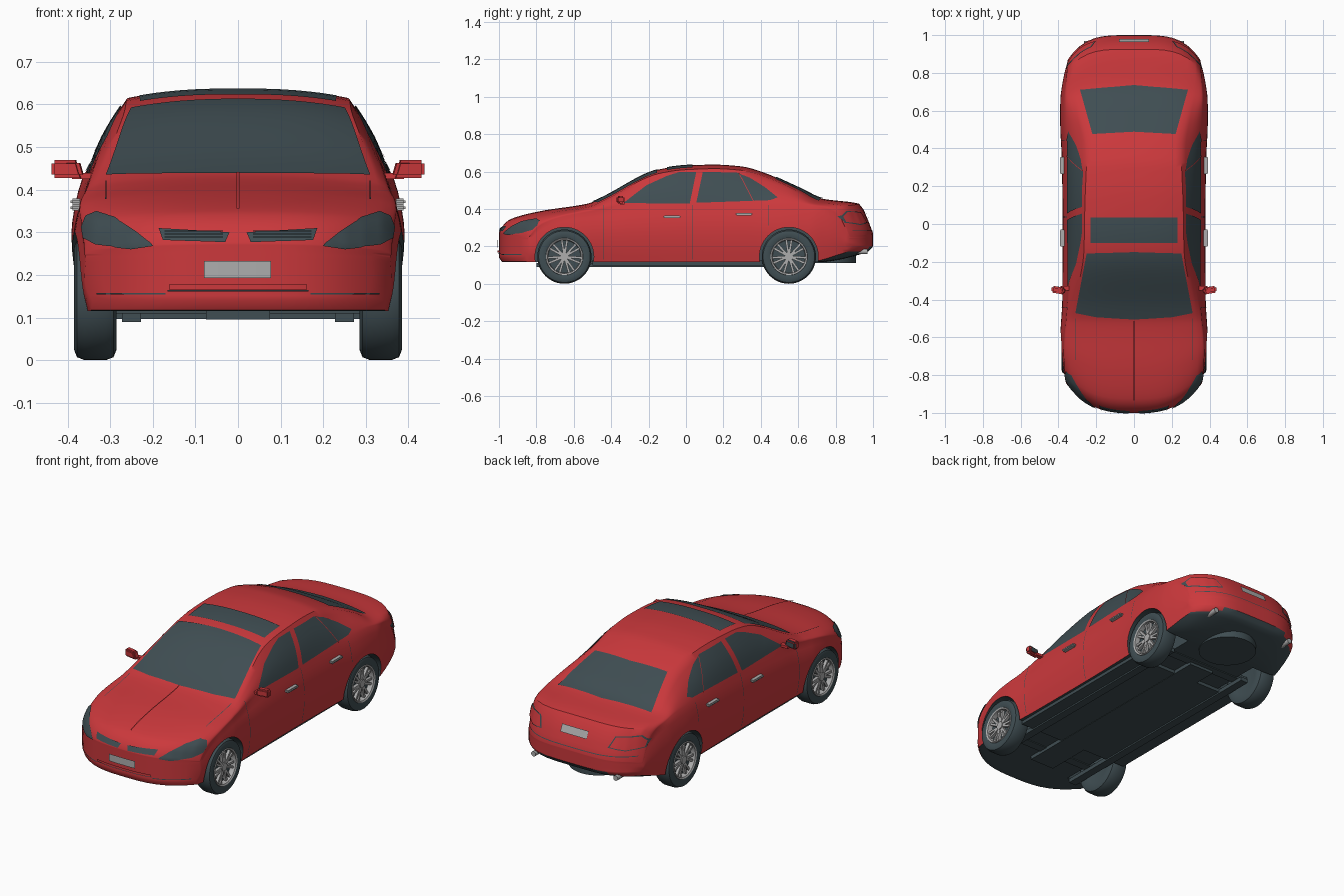
import bpy
import bmesh
from math import pi, sin, radians
from mathutils import Vector, Matrix
from mathutils.bvhtree import BVHTree

default_cube = bpy.data.objects.get("Cube")
if default_cube:
    bpy.data.objects.remove(default_cube)


def material(name, colour, roughness):
    mat = bpy.data.materials.new(name)
    mat.use_nodes = True
    mat.diffuse_color = (*colour, 1)
    shader = next(n for n in mat.node_tree.nodes if n.type == 'BSDF_PRINCIPLED')
    shader.inputs["Base Color"].default_value = (*colour, 1)
    shader.inputs["Roughness"].default_value = roughness
    return mat


RED = material("red_paint", (0.6, 0.04, 0.045), 0.4)
DARK = material("dark_slate", (0.05, 0.075, 0.085), 0.5)
SILVER = material("silver_metal", (0.42, 0.42, 0.42), 0.4)


def finish(name, bm, mats, angle=40):
    mesh = bpy.data.meshes.new(name)
    bm.to_mesh(mesh)
    bm.free()
    for mat in mats:
        mesh.materials.append(mat)
    obj = bpy.data.objects.new(name, mesh)
    bpy.context.collection.objects.link(obj)
    smooth(obj, angle)
    return obj


def smooth(obj, angle):
    bpy.ops.object.select_all(action='DESELECT')
    obj.select_set(True)
    bpy.context.view_layer.objects.active = obj
    bpy.ops.object.shade_smooth_by_angle(angle=radians(angle))


def add_box(bm, centre, size, turn=Matrix()):
    place = Matrix.Translation(centre) @ turn @ Matrix.Diagonal((*size, 1))
    return bmesh.ops.create_cube(bm, size=1, matrix=place)["verts"]


def add_cylinder(bm, centre, radius, depth, axis, segments=40):
    turn = {'x': Matrix.Rotation(pi / 2, 4, 'Y'), 'y': Matrix.Rotation(pi / 2, 4, 'X'), 'z': Matrix()}[axis]
    bmesh.ops.create_cone(bm, cap_ends=True, segments=segments, radius1=radius, radius2=radius,
                          depth=depth, matrix=Matrix.Translation(centre) @ turn)


def curve(*points):
    """Smooth interpolation through points without overshoot."""
    slopes = [(b[1] - a[1]) / (b[0] - a[0]) for a, b in zip(points, points[1:])]
    inner = [2 * m * n / (m + n) if m * n > 0 else 0 for m, n in zip(slopes, slopes[1:])]
    tangents = [slopes[0], *inner, slopes[-1]]

    def value(x):
        i = 0
        while i < len(slopes) - 1 and x > points[i + 1][0]:
            i += 1
        (xa, ya), (xb, yb) = points[i], points[i + 1]
        h = xb - xa
        t = (x - xa) / h
        rise = t * t * (3 - 2 * t)
        return (ya + (yb - ya) * rise + h * tangents[i] * t * (1 - t) ** 2
                - h * tangents[i + 1] * t * t * (1 - t))
    return value


# Body profiles along the length
top_z = curve((-1, .275), (-.97, .322), (-.94, .345), (-.78, .388), (-.52, .43), (-.46, .455),
              (-.14, .612), (0, .632), (.15, .637), (.3, .627), (.4, .6), (.61, .51), (.73, .455),
              (.93, .427), (.955, .385), (1, .27))
bottom_z = curve((-1, .14), (-.98, .115), (.7, .115), (.97, .17), (1, .2))
belt_z = curve((-1, .24), (-.9, .315), (-.75, .355), (-.5, .385), (-.3, .41), (.2, .43), (.6, .43),
               (.85, .4), (.95, .34), (1, .24))
half_width = curve((-1, .36), (-.9, .375), (-.75, .388), (-.6, .39), (-.4, .38), (0, .378),
                   (.35, .383), (.55, .392), (.75, .39), (.9, .375), (1, .35))
belt_tuck = curve((-1, .99), (-.75, .96), (-.4, .93), (.6, .93), (.9, .95), (1, .99))
edge_x = curve((-1, .335), (-.75, .335), (-.5, .325), (-.14, .265), (.1, .26), (.4, .25),
               (.6, .285), (.75, .315), (.9, .325), (1, .32))
edge_drop = curve((-1, .015), (-.5, .02), (0, .022), (.6, .018), (1, .012))
sill_tuck = curve((0, .95), (.3, .99), (.5, 1))
BELT = .6


def body_point(u, s, w):
    """Map a point of a plain block to the car body."""
    top, low, mid = top_z(s), bottom_z(s), half_width(s)
    edge = top - edge_drop(s)
    belt = min(belt_z(s), edge - .01)
    belt_x = mid * belt_tuck(s)
    if w <= BELT:
        t = w / BELT
        z = low + (belt - low) * t
        x = mid * sill_tuck(t) if t < .5 else mid + (belt_x - mid) * (2 * t - 1) ** 2
    else:
        t = (w - BELT) / (1 - BELT)
        z = belt + (edge - belt) * t
        x = belt_x + (edge_x(s) - belt_x) * t + .012 * sin(pi * t)
    z += (top - edge) * (1 - abs(u) ** 2.5) * w
    x *= u
    # Nose and tail are rounded in plan
    across = abs(x) / .39
    nose = .2 * max(0, (-.55 - s) / .45) * across ** 3
    tail = .2 * max(0, (s - .55) / .45) * across ** 4
    return Vector((x, s + nose - tail, z))


body_bm = bmesh.new()
add_box(body_bm, (0, 0, .5), (2, 2, 1))


def slice_mesh(bm, axis, positions):
    normal = Vector((0, 0, 0))
    normal[axis] = 1
    for p in positions:
        bmesh.ops.bisect_plane(bm, geom=bm.verts[:] + bm.edges[:] + bm.faces[:],
                               plane_co=normal * p, plane_no=normal, dist=1e-6)


slice_mesh(body_bm, 0, [i / 8 for i in range(-7, 8)])
slice_mesh(body_bm, 1, [i / 40 for i in range(-39, 40)] + [-.985, .985])
slice_mesh(body_bm, 2, [i / 15 for i in range(1, 15)])
for v in body_bm.verts:
    v.co = body_point(*v.co)
bmesh.ops.recalc_face_normals(body_bm, faces=body_bm.faces[:])
body_bm.normal_update()
for f in body_bm.faces:
    f.material_index = int(f.normal.z < -.6)
body_tree = BVHTree.FromBMesh(body_bm)
body = finish("body", body_bm, [RED, DARK])

# Wheel arches
WHEELS = [(side, y) for side in (-1, 1) for y in (-.65, .55)]
cutter_bm = bmesh.new()
for side, y in WHEELS:
    add_cylinder(cutter_bm, (side * .36, y, .145), .157, .28, 'x', 56)
for f in cutter_bm.faces:
    f.material_index = 1
cutter = finish("arch_cutter", cutter_bm, [RED, DARK])
cutter.hide_render = True
arches = body.modifiers.new("arches", 'BOOLEAN')
arches.operation = 'DIFFERENCE'
arches.solver = 'EXACT'
arches.object = cutter
bpy.context.view_layer.update()
body.data = bpy.data.meshes.new_from_object(body.evaluated_get(bpy.context.evaluated_depsgraph_get()))
body.modifiers.clear()
bpy.data.objects.remove(cutter)
smooth(body, 40)


def plate(name, outline, axis, sign, mat, lift=.004, cell=.02):
    """Lay a flat outline onto the body, seen along one axis."""
    view = Vector((0, 0, 0))
    view[axis] = sign
    others = [i for i in range(3) if i != axis]
    bm = bmesh.new()
    corners = []
    for pair in outline:
        co = view * 3
        co[others[0]], co[others[1]] = pair
        corners.append(bm.verts.new(co))
    bm.faces.new(corners)
    for k, i in enumerate(others):
        low, high = min(p[k] for p in outline), max(p[k] for p in outline)
        steps = int((high - low) / cell) + 1
        slice_mesh(bm, i, [low + (high - low) * n / steps for n in range(1, steps)])
    bmesh.ops.triangulate(bm, faces=[f for f in bm.faces if len(f.verts) > 4])
    for v in bm.verts:
        hit, normal, _, _ = body_tree.ray_cast(v.co, -view)
        if hit is None:
            hit, normal, _, _ = body_tree.find_nearest(v.co - view * 2.2)
        v.co = hit + normal * lift
    bm.normal_update()
    for f in bm.faces:
        if f.normal.dot(view) < 0:
            f.normal_flip()
    return finish(name, bm, [mat], 60)


def mirrored(half):
    return half + [(-x, z) for x, z in reversed(half) if x]


def strip(a, b, c, d):
    return [(a, c), (b, c), (b, d), (a, d)]


# Glass on the top of the car
plate("windshield", mirrored([(0, -.505), (.2, -.492), (.31, -.47), (.25, -.155), (0, -.148)]), 2, 1, DARK)
plate("sunroof", strip(-.23, .23, -.1, .035), 2, 1, DARK)
plate("rear_window", mirrored([(0, .487), (.22, .475), (.285, .71), (0, .735)]), 2, 1, DARK)
plate("hood_ridge", strip(-.003, .003, -.93, -.51), 2, 1, RED, .008)

# Nose
plate("front_plate", strip(-.08, .077, .193, .233), 1, -1, SILVER, .008)
plate("bumper_lip", strip(-.16, .16, .166, .178), 1, -1, RED, .009)
plate("bumper_slot", strip(-.165, .165, .161, .165), 1, -1, DARK, .004)

# Tail
plate("rear_plate", strip(-.08, .08, .342, .38), 1, 1, SILVER, .007)
plate("rear_bumper_seam", strip(-.33, .33, .283, .287), 1, 1, DARK, .003)

# Parts repeated on both sides
headlight = [(.197, .268), (.237, .3), (.289, .333), (.331, .346), (.355, .336), (.364, .312),
             (.36, .286), (.331, .27), (.249, .26)]
grille = [(.02, .298), (.185, .308), (.175, .28), (.03, .275)]
taillight = [(.2, .325), (.225, .382), (.33, .387), (.355, .36), (.35, .325), (.28, .313)]
taillight_lens = [(.208, .328), (.23, .378), (.328, .382), (.349, .358), (.345, .329), (.28, .318)]
front_window = [(-.335, .43), (-.21, .525), (-.1, .575), (-.04, .594), (.055, .596), (.02, .428)]
rear_window = [(.055, .432), (.09, .596), (.27, .592), (.34, .565), (.42, .515), (.49, .46), (.45, .445)]
for side, label in ((1, "left"), (-1, "right")):
    def flip(points):
        return [(side * x, z) for x, z in points]

    plate(label + "_headlight", flip(headlight), 1, -1, DARK, .005, .008)
    plate(label + "_grille", flip(grille), 1, -1, DARK, .004, .012)
    for n in range(3):
        z = .284 + n * .007
        plate(f"{label}_grille_slat_{n}", flip(strip(.035, .17, z, z + .002)), 1, -1, DARK, .008)
    plate(label + "_bumper_groove", flip(strip(.17, .33, .154, .158)), 1, -1, DARK, .003)
    plate(label + "_taillight_frame", flip(taillight), 1, 1, DARK, .004, .008)
    plate(label + "_taillight", flip(taillight_lens), 1, 1, RED, .007, .008)
    plate(label + "_hood_seam", flip(strip(.308, .311, -.72, -.5)), 2, 1, DARK, .003)
    plate(label + "_front_window", front_window, 0, side, DARK)
    plate(label + "_rear_window", rear_window, 0, side, DARK)
    plate(label + "_window_divider", [(.36, .438), (.364, .438), (.284, .588), (.28, .588)], 0, side, RED, .007)
    for name, y in (("front", -.44), ("middle", .037), ("rear", .44)):
        low = .31 if name == "rear" else .13
        plate(f"{label}_{name}_door_seam", strip(y - .0015, y + .0015, low, .42), 0, side, DARK, .002)

    # Door handles
    for name, y, z in (("front", -.075, .358), ("rear", .31, .372)):
        bm = bmesh.new()
        add_box(bm, (side * .38, y, z), (.026, .09, .014))
        bmesh.ops.bevel(bm, geom=bm.edges[:], offset=.004, segments=2, affect='EDGES')
        finish(f"{label}_{name}_handle", bm, [SILVER])

    # Door mirror
    bm = bmesh.new()
    verts = add_box(bm, (side * .399, -.35, .449), (.076, .036, .042), Matrix.Rotation(side * .15, 4, 'Z'))
    for v in verts:
        if v.co.z > .45 and abs(v.co.x) < .39:
            v.co.x += side * .012
    bmesh.ops.bevel(bm, geom=bm.edges[:], offset=.008, segments=2, affect='EDGES')
    add_box(bm, (side * .365, -.34, .432), (.05, .025, .014))
    bm.normal_update()
    for f in bm.faces:
        f.material_index = int(f.normal.y > .95 and f.calc_center_median().z > .44)
    finish(label + "_mirror", bm, [RED, DARK])

    # Exhaust tip
    bm = bmesh.new()
    add_cylinder(bm, (side * .25, .935, .172), .014, .07, 'y', 20)
    finish(label + "_exhaust_tip", bm, [SILVER])


def lathe(bm, side, y, profile):
    """Revolve (x, radius) points around a wheel axle."""
    centre = Vector((0, y, .145))
    verts = [bm.verts.new(centre + Vector((side * x, 0, r))) for x, r in profile]
    edges = [bm.edges.new(pair) for pair in zip(verts, verts[1:])]
    bmesh.ops.spin(bm, geom=verts + edges, cent=centre, axis=(1, 0, 0), angle=2 * pi, steps=48)
    bmesh.ops.remove_doubles(bm, verts=bm.verts[:], dist=1e-5)
    bmesh.ops.recalc_face_normals(bm, faces=bm.faces[:])


# Wheels
for side, y in WHEELS:
    label = ("front" if y < 0 else "rear") + ("_left" if side > 0 else "_right")
    bm = bmesh.new()
    lathe(bm, side, y, [(.35, 0), (.35, .09), (.378, .098), (.385, .12), (.378, .138), (.36, .145),
                        (.31, .145), (.292, .138), (.285, .12), (.29, .09), (.3, 0)])
    finish(label + "_tyre", bm, [DARK])
    bm = bmesh.new()
    lathe(bm, side, y, [(.374, .101), (.383, .098), (.379, .09), (.352, .087), (.345, .095), (.374, .101)])
    add_cylinder(bm, (side * .362, y, .145), .022, .026, 'x', 24)
    for n in range(7):
        for lean in (-.16, .16):
            turn = Matrix.Rotation(n * 2 * pi / 7 + lean, 4, 'X')
            add_box(bm, Vector((side * .362, y, .145)) + turn @ Vector((0, 0, .054)), (.016, .012, .076), turn)
    finish(label + "_rim", bm, [SILVER], 30)

# Underside
bm = bmesh.new()
add_box(bm, (0, -.04, .112), (.69, .92, .03))
add_box(bm, (0, -.1, .105), (.15, 1.3, .02))
for side in (-1, 1):
    add_box(bm, (side * .25, -.1, .1), (.045, 1.4, .022))
for y in (-.65, .55):
    add_box(bm, (0, y, .125), (.58, .05, .03))
add_cylinder(bm, (0, .76, .135), .15, .05, 'z')
finish("underbody", bm, [DARK])
